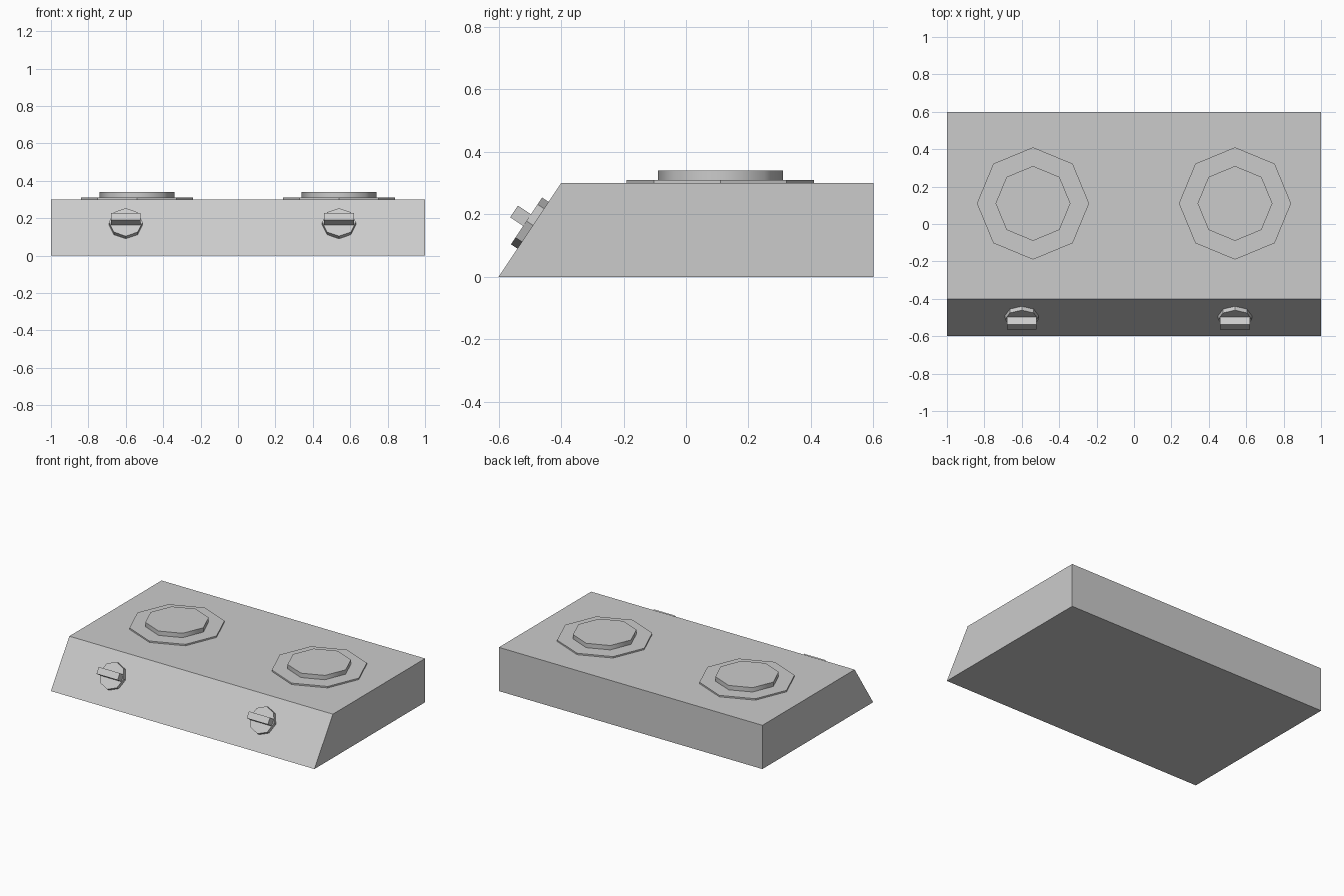
import bpy, bmesh, math
from mathutils import Matrix

if "Cube" in bpy.data.objects:
    bpy.data.objects.remove(bpy.data.objects["Cube"])


def make_object(name, bm):
    bmesh.ops.recalc_face_normals(bm, faces=bm.faces)
    mesh = bpy.data.meshes.new(name)
    bm.to_mesh(mesh)
    bm.free()
    obj = bpy.data.objects.new(name, mesh)
    bpy.context.collection.objects.link(obj)
    return obj


def octagon(name, radius, z0, z1, matrix, smooth_sides=False):
    bm = bmesh.new()
    bmesh.ops.create_cone(bm, cap_ends=True, segments=8, radius1=radius, radius2=radius,
                          depth=z1 - z0,
                          matrix=matrix @ Matrix.Translation((0, 0, (z0 + z1) / 2)))
    if smooth_sides:
        for f in bm.faces:
            f.smooth = len(f.verts) == 4
        for e in bm.edges:
            e.smooth = all(f.smooth for f in e.link_faces)
    return make_object(name, bm)


def block(name, size, centre, matrix):
    bm = bmesh.new()
    bmesh.ops.create_cube(bm, size=1, matrix=matrix @ Matrix.Translation(centre)
                          @ Matrix.Diagonal((*size, 1)))
    return make_object(name, bm)


# Body: side profile with a sloped front, extruded across the width
bm = bmesh.new()
profile = [(-0.6, 0), (0.6, 0), (0.6, 0.3), (-0.4, 0.3)]
side = bm.faces.new([bm.verts.new((-1, y, z)) for y, z in profile])
ext = bmesh.ops.extrude_face_region(bm, geom=[side], use_keep_orig=True)
bmesh.ops.translate(bm, vec=(2, 0, 0),
                    verts=[v for v in ext["geom"] if isinstance(v, bmesh.types.BMVert)])
make_object("body", bm)

# Burners: thin octagonal trim plate with a raised hot plate
for label, x in (("left", -0.54), ("right", 0.54)):
    place = Matrix.Translation((x, 0.11, 0))
    octagon(label + "_burner_trim", 0.30, 0.30, 0.31, place)
    octagon(label + "_hot_plate", 0.20, 0.31, 0.34, place, smooth_sides=True)

# Knobs: octagonal base and grip bar, standing square to the sloped front
slope = Matrix.Rotation(math.atan2(0.3, 0.2), 4, "X")
for label, x in (("left", -0.6), ("right", 0.54)):
    place = Matrix.Translation((x, -0.49, 0.165)) @ slope
    octagon(label + "_knob_base", 0.09, 0, 0.025, place)
    block(label + "_knob_grip", (0.16, 0.045, 0.05), (0, 0.003, 0.05), place)
